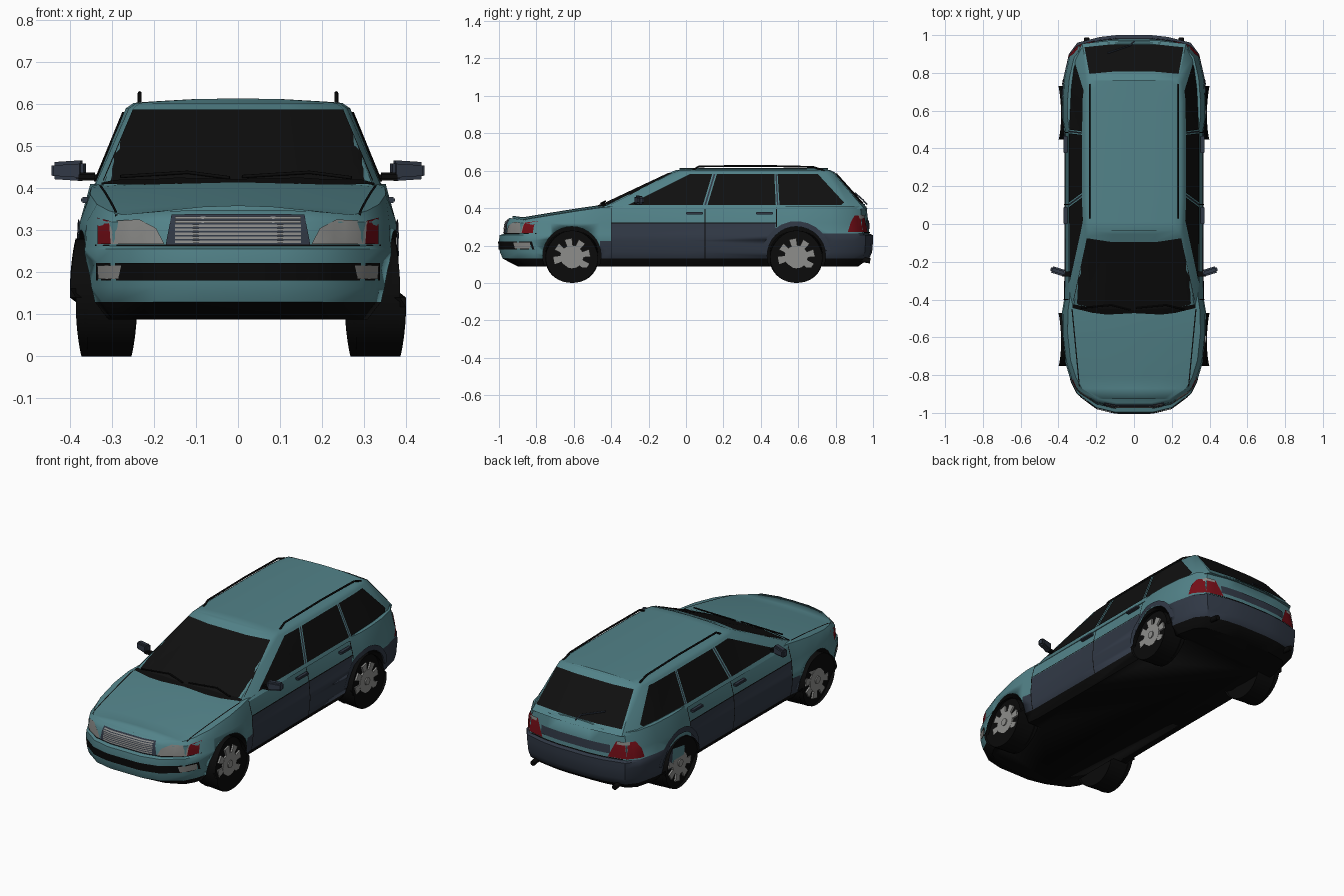
import bpy, bmesh, math
from mathutils import Vector
from mathutils.bvhtree import BVHTree

cube = bpy.data.objects.get("Cube")
if cube:
    bpy.data.objects.remove(cube, do_unlink=True)


def material(name, r, g, b):
    m = bpy.data.materials.new(name)
    m.use_nodes = True
    m.diffuse_color = (r, g, b, 1)
    m.node_tree.nodes["Principled BSDF"].inputs["Base Color"].default_value = (r, g, b, 1)
    return m


BLACK = material("black trim", .003, .003, .003)
TEAL = material("teal paint", .085, .225, .25)
SLATE = material("slate plastic", .03, .04, .06)
GLASS = material("dark glass", .005, .005, .005)
LAMP = material("lamp grey", .25, .25, .24)
RED = material("lamp red", .17, .004, .008)
ALLOY = material("alloy grey", .27, .27, .26)


def finish(bm, name, mats, angle=35):
    me = bpy.data.meshes.new(name)
    bm.to_mesh(me)
    bm.free()
    ob = bpy.data.objects.new(name, me)
    bpy.context.collection.objects.link(ob)
    for m in mats:
        me.materials.append(m)
    bpy.ops.object.select_all(action='DESELECT')
    ob.select_set(True)
    bpy.context.view_layer.objects.active = ob
    bpy.ops.object.shade_smooth_by_angle(angle=math.radians(angle))
    return ob


def loft(rings, crown, rule):
    """Stack mirrored half outlines and close the top with a crowned cap."""
    bm = bmesh.new()
    loops = []
    for ring in rings:
        left = [bm.verts.new(p) for p in ring]
        right = [bm.verts.new((-x, y, z)) for x, y, z in ring]
        loops.append((left, right))
    full = [l + r[::-1] for l, r in loops]
    n = len(full[0])
    for a, b in zip(full, full[1:]):
        for i in range(n):
            j = (i + 1) % n
            bm.faces.new((a[i], a[j], b[j], b[i]))
    bm.faces.new(full[0][::-1])
    left, right = loops[-1]
    rows = []
    for l, r in zip(left[1:-1], right[1:-1]):
        mid = [bm.verts.new((l.co.x * f, l.co.y, l.co.z + crown * (1 - f * f)))
               for f in (.85, .45, 0, -.45, -.85)]
        rows.append([l] + mid + [r])
    bm.faces.new([left[0], right[0]] + rows[0][::-1])
    bm.faces.new([right[-1], left[-1]] + rows[-1])
    for a, b in zip(rows, rows[1:]):
        for i in range(len(a) - 1):
            bm.faces.new((a[i], a[i + 1], b[i + 1], b[i]))
    bmesh.ops.recalc_face_normals(bm, faces=bm.faces)
    for f in bm.faces:
        f.material_index = rule(f.calc_center_median())
    return bm


# Lower body: plan stations (half width, y, shoulder height)
stations = [(.10, -1.0, .348), (.20, -.975, .345), (.30, -.90, .337), (.335, -.83, .347),
            (.365, -.73, .362), (.382, -.58, .385), (.380, -.46, .402), (.370, -.40, .408),
            (.367, 0, .41), (.367, .48, .41), (.382, .56, .41), (.382, .66, .41),
            (.372, .78, .41), (.345, .90, .41), (.30, .96, .41), (.18, .99, .408), (.09, 1.0, .408)]
# Levels (height, width scale, front inset, rear inset); None means the shoulder
levels = [(.088, .88, .10, .08), (.13, .965, .02, .02), (.165, .985, .005, .005), (.225, 1, 0, 0),
          (.256, 1, .004, 0), (.263, .992, .03, .02), (.32, .985, .036, .025), (None, .92, .055, .035)]
rings = []
for z, sx, front, rear in levels:
    rings.append([(w * sx, y + (front if y < 0 else -rear) * abs(y) ** 6,
                   sh if z is None else min(z, sh - .012)) for w, y, sh in stations])


def body_colour(c):
    if c.z < .147 and (c.y < .7 or c.z < .11):
        return 0
    if -.42 < c.y < .5 and c.z < .324 or -.46 < c.y < 0 and c.z < .2:
        return 2
    return 2 if c.y > .7 and c.z < .265 else 1


bm = loft(rings, .014, body_colour)
body_tree = BVHTree.FromBMesh(bm)
body = finish(bm, "body", [BLACK, TEAL, SLATE])

# Wheel wells cut from the body
AXLES = (-.61, .59)


def cylinder(bm, x, y, z, radius, depth, seg=32):
    geo = bmesh.ops.create_cone(bm, cap_ends=True, segments=seg, radius1=radius, radius2=radius, depth=depth)
    for v in geo["verts"]:
        v.co = Vector((v.co.z + x, v.co.y + y, v.co.x + z))
    return geo["verts"]


bm = bmesh.new()
for y in AXLES:
    for s in (1, -1):
        cylinder(bm, s * .37, y, .145, .156, .24)
bmesh.ops.recalc_face_normals(bm, faces=bm.faces)
cutter = finish(bm, "wheel_well_cutter", [BLACK])
cutter.hide_render = True
mod = body.modifiers.new("wells", 'BOOLEAN')
mod.operation, mod.solver, mod.object = 'DIFFERENCE', 'EXACT', cutter
bpy.context.view_layer.objects.active = body
bpy.ops.object.modifier_apply(modifier="wells")
bpy.data.objects.remove(cutter, do_unlink=True)

# Cabin: base x, base y, roof x, roof y
posts = [(.15, -.50, .12, -.085), (.325, -.465, .25, -.065), (.345, -.40, .260, -.02),
         (.347, 0, .267, .12), (.347, .48, .267, .48), (.336, .72, .264, .66),
         (.315, .88, .254, .745), (.275, .955, .24, .785), (.12, .972, .11, .797)]
cabin_rings = [[(a, b, .395) for a, b, c, d in posts], [(c, d, .59) for a, b, c, d in posts],
               [(c * .93, d + (.03 if d < .3 else -.025), .603) for a, b, c, d in posts]]
bm = loft(cabin_rings, .011, lambda c: 0)
cabin_tree = BVHTree.FromBMesh(bm)
finish(bm, "cabin", [TEAL])


def plate(name, polys, view, mat, tree=body_tree, lift=.005):
    """Lay mirrored flat outlines onto a surface, seen from side, front, back or top."""
    bm = bmesh.new()
    for poly in polys:
        for s in (1, -1):
            part = bmesh.new()
            part.faces.new([part.verts.new((u, v, 0)) for u, v in poly])
            for k in range(2):
                lo, hi = min(p[k] for p in poly), max(p[k] for p in poly)
                steps = int((hi - lo) / .03)
                for i in range(1, steps + 1):
                    co = [0, 0, 0]
                    co[k] = lo + (hi - lo) * i / (steps + 1)
                    bmesh.ops.bisect_plane(part, geom=part.verts[:] + part.edges[:] + part.faces[:],
                                           plane_co=co, plane_no=(k == 0, k == 1, 0))
            ray = {"side": (-s, 0, 0), "front": (0, 1, 0), "back": (0, -1, 0), "top": (0, 0, -1)}[view]
            ray = Vector(ray)
            missed = []
            for v in part.verts:
                a, b = v.co.x, v.co.y
                p = {"side": (0, a, b), "top": (s * a, b, 0)}.get(view, (s * a, 0, b))
                hit = tree.ray_cast(Vector(p) - ray * 2, ray)[0]
                if hit:
                    v.co = hit - ray * lift
                else:
                    missed.append(v)
            bmesh.ops.delete(part, geom=missed, context='VERTS')
            part.normal_update()
            for f in part.faces:
                if f.normal.dot(ray) > 0:
                    f.normal_flip()
            me = bpy.data.meshes.new("part")
            part.to_mesh(me)
            part.free()
            bm.from_mesh(me)
            bpy.data.meshes.remove(me)
    return finish(bm, name, [mat])


def rect(a, b, c, d):
    return [(a, c), (b, c), (b, d), (a, d)]


# Glazing
plate("windscreen", [[(0, .418), (.322, .418), (.25, .588), (0, .588)]], "front", GLASS, cabin_tree, .006)
plate("rear_window", [[(0, .425), (.262, .425), (.236, .586), (0, .586)]], "back", GLASS, cabin_tree, .006)
plate("side_windows", [[(-.31, .416), (.09, .416), (.14, .582), (.02, .582)],
                       [(.115, .416), (.48, .416), (.472, .582), (.165, .582)],
                       [(.50, .416), (.83, .416), (.845, .43), (.705, .582), (.49, .582)]],
      "side", GLASS, cabin_tree)
plate("window_pillars", [[(.098, .416), (.107, .416), (.157, .582), (.148, .582)],
                         [(.486, .416), (.494, .416), (.485, .582), (.478, .582)]], "side", SLATE, cabin_tree)

# Front lamps, grille and bumper slot
plate("headlamps", [[(.175, .267), (.303, .267), (.308, .322), (.235, .326), (.195, .305)]], "front", LAMP)
plate("indicators", [[(.303, .267), (.334, .267), (.334, .33), (.307, .323)]], "front", RED)
plate("grille_surround", [[(0, .266), (.172, .266), (.158, .338), (0, .339)]], "front", SLATE)
plate("grille_bars", [rect(0, .15, .27 + i * .0095, .276 + i * .0095) for i in range(7)], "front", ALLOY, lift=.008)
plate("bumper_slot", [rect(0, .338, .18, .222)], "front", BLACK)
plate("fog_lamps", [[(.285, .184), (.333, .184), (.335, .216), (.278, .216)]], "front", LAMP, lift=.008)
plate("bumper_gap", [rect(0, .34, .2625, .2665)], "front", BLACK, lift=.003)

# Tail lamps, tailgate strip and rear bumper groove
plate("tail_lamps", [[(.865, .272), (.945, .272), (.945, .36), (.90, .36), (.88, .32)]], "side", RED)
plate("tail_lamps_rear", [[(.20, .272), (.33, .272), (.32, .36), (.24, .36)]], "back", RED)
plate("reversing_lamps", [rect(.245, .305, .345, .362)], "back", LAMP, lift=.008)
plate("tailgate_strip", [rect(0, .21, .29, .335)], "back", SLATE)
plate("tailgate_gap", [rect(0, .28, .266, .271)], "back", BLACK)

# Panel seams and rear arch trim
plate("door_seams", [rect(-.402, -.397, .13, .40), rect(.10, .105, .13, .405), rect(.482, .487, .30, .405),
                     rect(-.40, .48, .319, .324)], "side", BLACK, lift=.003)
arc = [math.radians(a) for a in range(10, 176, 15)]
plate("rear_arch_trim", [[(AXLES[1] + r * math.cos(t), .145 + r * math.sin(t))
                          for r, t in [(.185, t) for t in arc] + [(.157, t) for t in arc[::-1]]]], "side", SLATE)
plate("bonnet_seams", [[(.325, -.45), (.331, -.45), (.292, -.86), (.286, -.86)]], "top", BLACK, lift=.002)
plate("cowl", [[(0, -.49), (.2, -.475), (.325, -.445), (.325, -.425), (.2, -.445), (0, -.455)]],
      "top", BLACK, cabin_tree, .006)

# Wheels
for label, y in zip(("front", "rear"), AXLES):
    for side, s in (("left", 1), ("right", -1)):
        bm = bmesh.new()
        cylinder(bm, s * .32, y, .14, .14, .104, 40)
        rims = [e for e in bm.edges if abs(e.verts[0].co.x - e.verts[1].co.x) < .001]
        bmesh.ops.bevel(bm, geom=rims, offset=.014, segments=2, affect='EDGES')
        finish(bm, f"{label}_{side}_tyre", [BLACK])
        bm = bmesh.new()
        cylinder(bm, s * .372, y, .14, .062, .01)
        for i in range(8):
            t = i * math.pi / 4 + .2
            ring = []
            for r, w in ((.05, .014), (.098, .021)):
                for q in (-w, w) if r < .06 else (w, -w):
                    ring.append((y + r * math.cos(t) - q * math.sin(t), .14 + r * math.sin(t) + q * math.cos(t)))
            outer = [bm.verts.new((s * .376, a, b)) for a, b in ring]
            inner = [bm.verts.new((s * .366, a, b)) for a, b in ring]
            bm.faces.new(outer)
            for k in range(4):
                bm.faces.new((outer[k], outer[k - 1], inner[k - 1], inner[k]))
        cylinder(bm, s * .379, y, .14, .02, .008, 16)
        bmesh.ops.recalc_face_normals(bm, faces=bm.faces)
        finish(bm, f"{label}_{side}_wheel", [ALLOY])


def box(name, loc, size, mat, turn=0, bevel=.005, taper=1):
    bm = bmesh.new()
    bmesh.ops.create_cube(bm, size=1)
    for v in bm.verts:
        v.co = Vector([c * d for c, d in zip(v.co, size)])
        if v.co.x * loc[0] > 0:
            v.co.z *= taper
    bmesh.ops.bevel(bm, geom=bm.edges[:], offset=bevel, segments=2, affect='EDGES')
    ob = finish(bm, name, [mat])
    ob.location, ob.rotation_euler.z = loc, turn


def tube(name, points, radius, mat):
    cu = bpy.data.curves.new(name, 'CURVE')
    cu.dimensions, cu.bevel_depth, cu.bevel_resolution, cu.use_fill_caps = '3D', radius, 2, True
    sp = cu.splines.new('POLY')
    sp.points.add(len(points) - 1)
    for p, co in zip(sp.points, points):
        p.co = (*co, 1)
    cu.materials.append(mat)
    bpy.context.collection.objects.link(bpy.data.objects.new(name, cu))


# Mirrors, handles, roof rails, exhausts and wipers
for side, s in (("left", 1), ("right", -1)):
    box(f"{side}_mirror", (s * .403, -.25, .442), (.08, .035, .05), SLATE, s * .3, .008, .8)
    box(f"{side}_mirror_arm", (s * .36, -.265, .428), (.05, .025, .02), BLACK)
    for label, y in (("front", .045), ("rear", .42)):
        box(f"{side}_{label}_handle", (s * .362, y, .372), (.022, .09, .014), SLATE, bevel=.003)
    tube(f"{side}_roof_rail", [(s * .234, .03, .60), (s * .234, .07, .623), (s * .234, .40, .626),
                               (s * .234, .68, .62), (s * .234, .74, .60)], .005, BLACK)
    tube(f"{side}_exhaust", [(s * .25, .80, .12), (s * .25, .94, .125), (s * .25, .985, .118)], .014, BLACK)
for i, x in enumerate((-.12, .17)):
    tube(f"wiper_{i + 1}", [(x + .1, -.455, .425), (x, -.43, .438), (x - .16, -.445, .428)], .004, BLACK)
tube("rear_wiper", [(0, .968, .42), (-.02, .945, .445), (-.14, .905, .48)], .004, SLATE)
